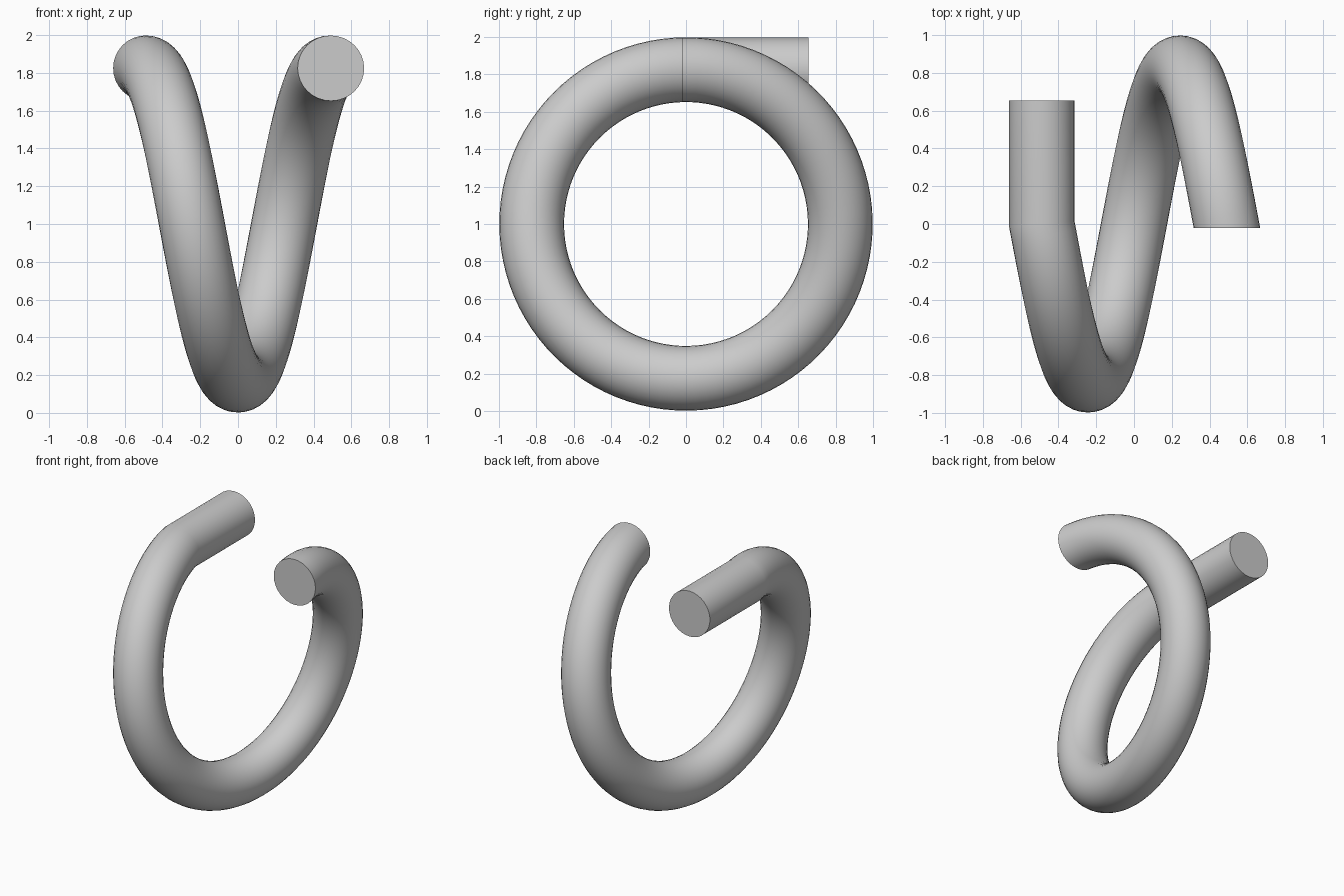
import bpy
import bmesh
from math import sin, cos, pi, tau
from mathutils import Vector

if "Cube" in bpy.data.objects:
    bpy.data.objects.remove(bpy.data.objects["Cube"], do_unlink=True)

COIL_R, TUBE_R, HALF_W = 0.825, 0.173, 0.488
SIDES, STEPS = 32, 96
LEG_END, CUT_Y = 0.655, -0.02
PITCH = 2 * HALF_W / tau

grey = bpy.data.materials.new("steel grey")
grey.use_nodes = True
grey.diffuse_color = (0.6, 0.6, 0.6, 1)
grey.node_tree.nodes["Principled BSDF"].inputs["Base Color"].default_value = (0.6, 0.6, 0.6, 1)


def section(center, tangent, radial, normal=None, point=None):
    """Circle around the tangent, optionally slid along it onto a cutting plane."""
    side = tangent.cross(radial)
    ring = []
    for i in range(SIDES):
        a = tau * i / SIDES
        p = center + TUBE_R * (cos(a) * radial + sin(a) * side)
        if normal:
            p += tangent * ((point - p).dot(normal) / tangent.dot(normal))
        ring.append(p)
    return ring


rings = []
back = Vector((0, -1, 0))
up = Vector((0, 0, 1))

# straight leg: runs from its free end to the coil
leg_start = Vector((-HALF_W, LEG_END, 1 + COIL_R))
rings.append(section(leg_start, back, up))

# single helical turn, mitred to the leg and cut flat at the far end
t_end = tau - CUT_Y / COIL_R
for k in range(STEPS + 1):
    t = t_end * k / STEPS
    radial = Vector((0, -sin(t), cos(t)))
    center = Vector((-HALF_W + PITCH * t, 0, 1)) + COIL_R * radial
    tangent = Vector((PITCH, -COIL_R * cos(t), -COIL_R * sin(t))).normalized()
    if k == 0:
        rings.append(section(center, tangent, radial, (tangent + back).normalized(), center))
    elif k == STEPS:
        rings.append(section(center, tangent, radial, back, Vector((0, CUT_Y, 0))))
    else:
        rings.append(section(center, tangent, radial))

# skin the rings and cap both ends
bm = bmesh.new()
loops = [[bm.verts.new(p) for p in ring] for ring in rings]
for a, b in zip(loops, loops[1:]):
    for i in range(SIDES):
        j = (i + 1) % SIDES
        bm.faces.new((a[i], a[j], b[j], b[i]))
bm.faces.new(loops[0])
bm.faces.new(loops[-1])
bmesh.ops.recalc_face_normals(bm, faces=bm.faces)
mesh = bpy.data.meshes.new("coil_with_leg")
bm.to_mesh(mesh)
bm.free()
mesh.materials.append(grey)

coil = bpy.data.objects.new("coil_with_leg", mesh)
bpy.context.collection.objects.link(coil)
bpy.ops.object.select_all(action='DESELECT')
coil.select_set(True)
bpy.context.view_layer.objects.active = coil
bpy.ops.object.shade_smooth_by_angle(angle=pi / 6)
